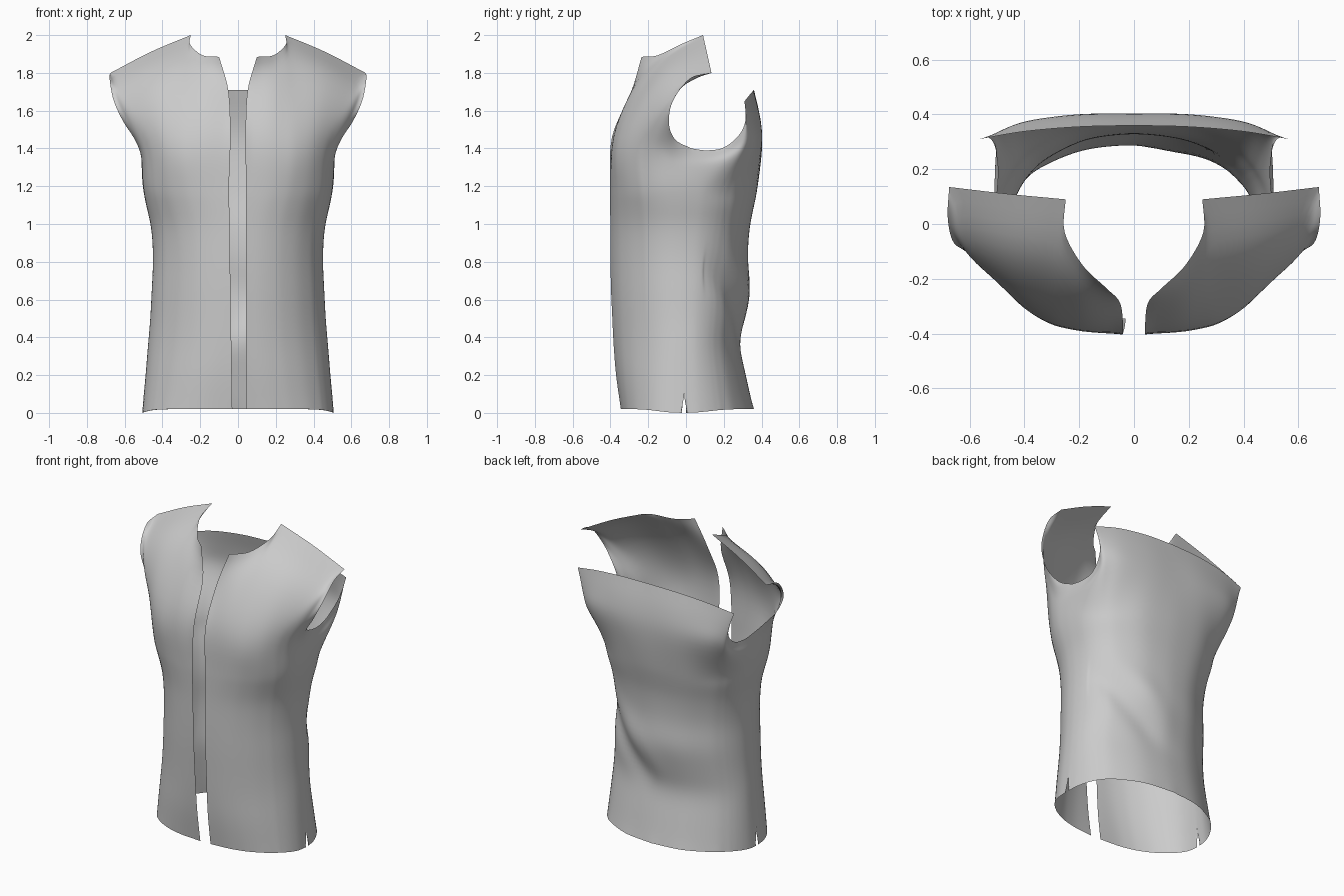
import bpy, bmesh, math
from mathutils import Vector

if "Cube" in bpy.data.objects:
    bpy.data.objects.remove(bpy.data.objects["Cube"])

# Torso by height: z, half width, front depth, back depth, front squareness, back squareness
BODY = [(0.02, .507, .345, .36, 2.35, 2.1), (0.2, .49, .37, .32, 2.15, 2.1),
        (0.36, .477, .383, .288, 2.0, 2.1), (0.5, .465, .39, .312, 1.98, 2.05),
        (0.66, .457, .397, .342, 1.98, 2.02), (0.82, .45, .40, .33, 2.0, 2.1),
        (0.98, .46, .40, .34, 2.05, 2.3), (1.1, .487, .402, .364, 2.2, 2.4),
        (1.2, .505, .402, .383, 2.4, 2.45)]
SEAM_Y = -0.01

# Front panel columns from opening to side seam: angle, then upper chest points and top edge
FRONT_ANGLE = [0, 15, 24, 32, 44, 56, 62, 68, 74, 81, 90]
FRONT_A = [(.04, -.392, 1.46), (.16, -.39, 1.46), (.24, -.378, 1.46), (.31, -.36, 1.46),
           (.395, -.315, 1.46), (.455, -.26, 1.45), (.48, -.22, 1.42), (.495, -.185, 1.38),
           (.503, -.14, 1.34), (.508, -.085, 1.31), (.51, 0, 1.30)]
FRONT_B = [(.05, -.29, 1.70), (.17, -.275, 1.73), (.25, -.22, 1.78), (.31, -.165, 1.82),
           (.455, -.135, 1.78), (.585, -.10, 1.70), (.605, -.12, 1.62), (.565, -.14, 1.51),
           (.53, -.125, 1.43), (.515, -.07, 1.37), (.508, .01, 1.35)]
FRONT_T = [(.10, -.235, 1.885), (.188, -.15, 1.893), (.253, -.03, 1.95), (.25, .09, 2.0),
           (.46, .11, 1.912), (.675, .135, 1.80), (.68, .02, 1.77), (.657, -.07, 1.65),
           (.60, -.09, 1.53), (.535, -.055, 1.445), (.505, .03, 1.40)]
FRONT_CORNERS = (3, 5)

# Back panel columns from centre back to side seam
BACK_ANGLE = [0, 22, 45, 57, 63, 68, 74, 81, 90]
BACK_A = [(0, .405, 1.42), (.2, .403, 1.42), (.39, .377, 1.42), (.472, .335, 1.41), (.495, .30, 1.38),
          (.505, .25, 1.35), (.51, .18, 1.32), (.51, .09, 1.305), (.51, 0, 1.30)]
BACK_B = [(0, .392, 1.57), (.2, .39, 1.57), (.40, .364, 1.56), (.51, .33, 1.53), (.513, .312, 1.46),
          (.50, .27, 1.41), (.50, .19, 1.365), (.505, .10, 1.35), (.508, .01, 1.35)]
BACK_T = [(0, .36, 1.71), (.2, .355, 1.705), (.4, .338, 1.685), (.565, .31, 1.65), (.53, .315, 1.55),
          (.507, .28, 1.47), (.495, .2, 1.405), (.50, .11, 1.39), (.505, .03, 1.40)]
BACK_CORNERS = (3,)


def spline(pts, steps):
    """Smooth curve through the given points."""
    pts = [Vector(p) for p in pts]
    ext = [2 * pts[0] - pts[1]] + pts + [2 * pts[-1] - pts[-2]]
    out = []
    for i in range(1, len(pts)):
        a, b, c, d = ext[i - 1:i + 3]
        for k in range(steps):
            t = k / steps
            out.append(.5 * (2 * b + (c - a) * t + (2 * a - 5 * b + 4 * c - d) * t * t
                             + (3 * b - a - 3 * c + d) * t ** 3))
    return out + [pts[-1]]


def edge_spline(pts, steps, corners):
    """Smooth curve with sharp corners kept."""
    stops = [0, *corners, len(pts) - 1]
    out = []
    for a, b in zip(stops, stops[1:]):
        out += spline(pts[a:b + 1], steps)[:-1]
    return out + [Vector(pts[-1])]


def body_point(row, angle, front, side):
    z, w, f, b, front_pow, back_pow = row
    power = front_pow if front else back_pow
    t = math.radians(angle)
    x = w * math.sin(t) ** (2 / power)
    y = max(math.cos(t), 0) ** (2 / power)
    if front and angle == 0:
        # Front opening is slightly skewed between the two sides
        x = .043 if side > 0 else .03 + .015 * z
    if z < .1:
        z -= .02 * math.sin(t) ** 10
    return (x, SEAM_Y - (f + SEAM_Y) * y if front else SEAM_Y + (b - SEAM_Y) * y, z)


def fold(p):
    """Diagonal drape crease across the lower back."""
    ax, az, bx, bz = .45, .80, .02, .33
    dx, dz = bx - ax, bz - az
    length = math.hypot(dx, dz)
    along = ((p.x - ax) * dx + (p.z - az) * dz) / length ** 2
    off = ((p.x - ax) * dz - (p.z - az) * dx) / length
    fade = math.exp(-((along - .45) / .4) ** 4)
    p.y -= fade * (.045 * math.exp(-(off / .055) ** 2) - .015 * math.exp(-((off - .12) / .06) ** 2))


def panel(bm, front, side):
    angles, rows_up, corners = ((FRONT_ANGLE, (FRONT_A, FRONT_B, FRONT_T), FRONT_CORNERS) if front
                                else (BACK_ANGLE, (BACK_A, BACK_B, BACK_T), BACK_CORNERS))
    rows = [spline([body_point(r, a, front, side) for a in angles], 6) for r in BODY]
    rows += [spline(rows_up[0], 6), spline(rows_up[1], 6), edge_spline(rows_up[2], 6, corners)]
    columns = [spline(col, 5) for col in zip(*rows)]
    # Side notch at the hem
    for p in columns[-1]:
        if p.z < .09:
            p.y += (-1 if front else 1) * .016 * (1 - p.z / .09)
    grid = []
    for col in columns:
        line = []
        for p in col:
            q = Vector((p.x * side, p.y, max(p.z, 0)))
            if not front and q.y > .1:
                fold(q)
            line.append(bm.verts.new(q))
        grid.append(line)
    flip = (side > 0) != front
    for a, b in zip(grid, grid[1:]):
        for j in range(len(a) - 1):
            quad = [a[j], b[j], b[j + 1], a[j + 1]]
            bm.faces.new(quad[::-1] if flip else quad)


# Open-front sleeveless garment, four panels welded at the seams
bm = bmesh.new()
for side in (1, -1):
    panel(bm, True, side)
    panel(bm, False, side)
bmesh.ops.remove_doubles(bm, verts=bm.verts, dist=.0008)
bmesh.ops.recalc_face_normals(bm, faces=bm.faces)
# Relax the cloth, keeping the cut edges in place
inner = [v for v in bm.verts if not v.is_boundary]
for _ in range(8):
    bmesh.ops.smooth_vert(bm, verts=inner, factor=.5, use_axis_x=True, use_axis_y=True, use_axis_z=True)
mesh = bpy.data.meshes.new("vest_body")
bm.to_mesh(mesh)
bm.free()
for poly in mesh.polygons:
    poly.use_smooth = True
vest = bpy.data.objects.new("vest_body", mesh)
bpy.context.collection.objects.link(vest)
